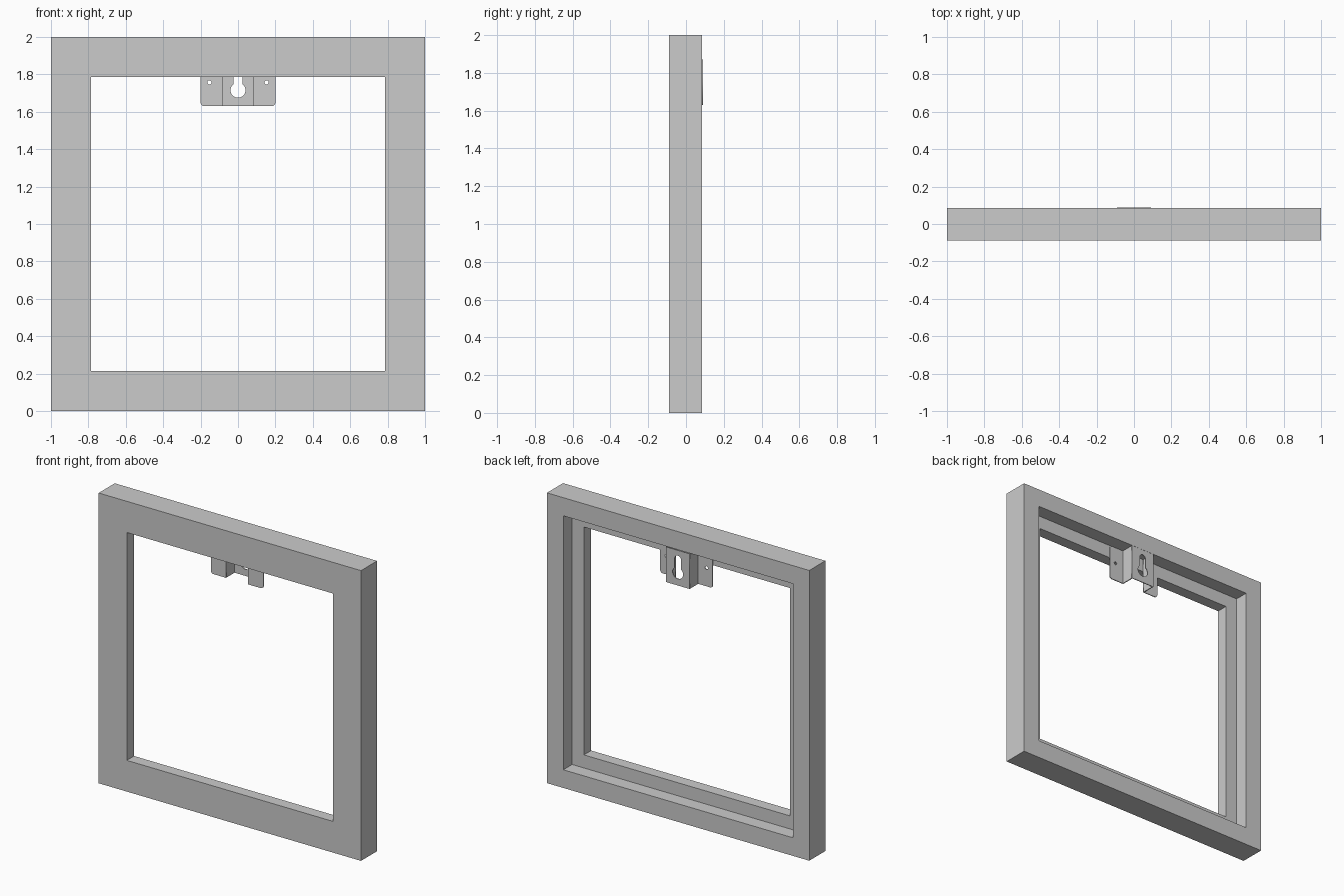
import bpy, bmesh
from math import sin, cos, asin, pi, radians
from mathutils import Matrix

if "Cube" in bpy.data.objects:
    bpy.data.objects.remove(bpy.data.objects["Cube"])

T = 0.006                    # sheet thickness of the hanger
SHELF, BACK = -0.01, 0.089   # rabbet shelf and rearmost plane
Z0, Z1 = 1.63, 1.872         # hanger height range
BEND = 0.09                  # half width of the raised centre plate


def finish(name, bm):
    bmesh.ops.recalc_face_normals(bm, faces=bm.faces)
    me = bpy.data.meshes.new(name)
    bm.to_mesh(me)
    bm.free()
    ob = bpy.data.objects.new(name, me)
    bpy.context.collection.objects.link(ob)
    return ob


def arc(cx, cz, r, a0, a1, n):
    return [(cx + r * cos(a0 + (a1 - a0) * i / n),
             cz + r * sin(a0 + (a1 - a0) * i / n)) for i in range(n + 1)]


def sheet(name, loops, y):
    """Flat plate in XZ with cut-outs, its front face at y."""
    cu = bpy.data.curves.new(name + "_outline", 'CURVE')
    cu.dimensions, cu.fill_mode, cu.extrude = '2D', 'BOTH', T / 2
    for pts in loops:
        sp = cu.splines.new('POLY')
        sp.points.add(len(pts) - 1)
        for p, (x, z) in zip(sp.points, pts):
            p.co = (x, z, 0, 1)
        sp.use_cyclic_u = True
    tmp = bpy.data.objects.new(name + "_outline", cu)
    bpy.context.collection.objects.link(tmp)
    bpy.context.view_layer.update()
    me = bpy.data.meshes.new_from_object(
        tmp.evaluated_get(bpy.context.evaluated_depsgraph_get()))
    bpy.data.objects.remove(tmp)
    bm = bmesh.new()
    bm.from_mesh(me)
    bpy.data.meshes.remove(me)
    bmesh.ops.remove_doubles(bm, verts=bm.verts, dist=1e-5)
    bm.transform(Matrix.Translation((0, y + T / 2, 0)) @ Matrix.Rotation(radians(90), 4, 'X'))
    return finish(name, bm)


# Square frame: rabbeted section (half size, y) swept round four corners
section = [(1, -0.089), (1, 0.086), (0.875, 0.086),
           (0.875, SHELF), (0.785, SHELF), (0.785, -0.089)]
bm = bmesh.new()
rings = [[bm.verts.new((sx * h, y, 1 + sz * h)) for h, y in section]
         for sx, sz in ((-1, -1), (1, -1), (1, 1), (-1, 1))]
for i in range(4):
    a, b = rings[i], rings[(i + 1) % 4]
    for j in range(6):
        k = (j + 1) % 6
        bm.faces.new((a[j], b[j], b[k], a[k]))
finish("picture_frame", bm)

# Raised centre plate with keyhole
cz, r, slot, top = 1.715, 0.04, 0.024, 1.812
half = asin(slot / r)
keyhole = (arc(0, cz, r, pi / 2 + half, 2.5 * pi - half, 28)
           + arc(0, top, slot, 0, pi, 12))
plate = [(-BEND, Z0), (BEND, Z0), (BEND, Z1), (-BEND, Z1)]
sheet("hanger_centre_plate", [plate, keyhole], BACK - T)

# Screw flanges with rounded outer corners, and the walls joining them
for side, s in (("left", -1), ("right", 1)):
    c = 0.02
    outline = ([(BEND - T, Z0)] + arc(0.2 - c, Z0 + c, c, -pi / 2, 0, 6)
               + arc(0.2 - c, Z1 - c, c, 0, pi / 2, 6) + [(BEND - T, Z1)])
    hole = arc(0.153, 1.757, 0.011, 0, 2 * pi, 16)[:-1]
    sheet("hanger_flange_" + side,
          [[(s * x, z) for x, z in loop] for loop in (outline, hole)], SHELF)

    bm = bmesh.new()
    y0, y1 = SHELF + T, BACK - T
    bmesh.ops.create_cube(bm, size=1, matrix=Matrix.Translation(
        (s * (BEND - T / 2), (y0 + y1) / 2, (Z0 + Z1) / 2))
        @ Matrix.Diagonal((T, y1 - y0, Z1 - Z0, 1)))
    finish("hanger_wall_" + side, bm)
